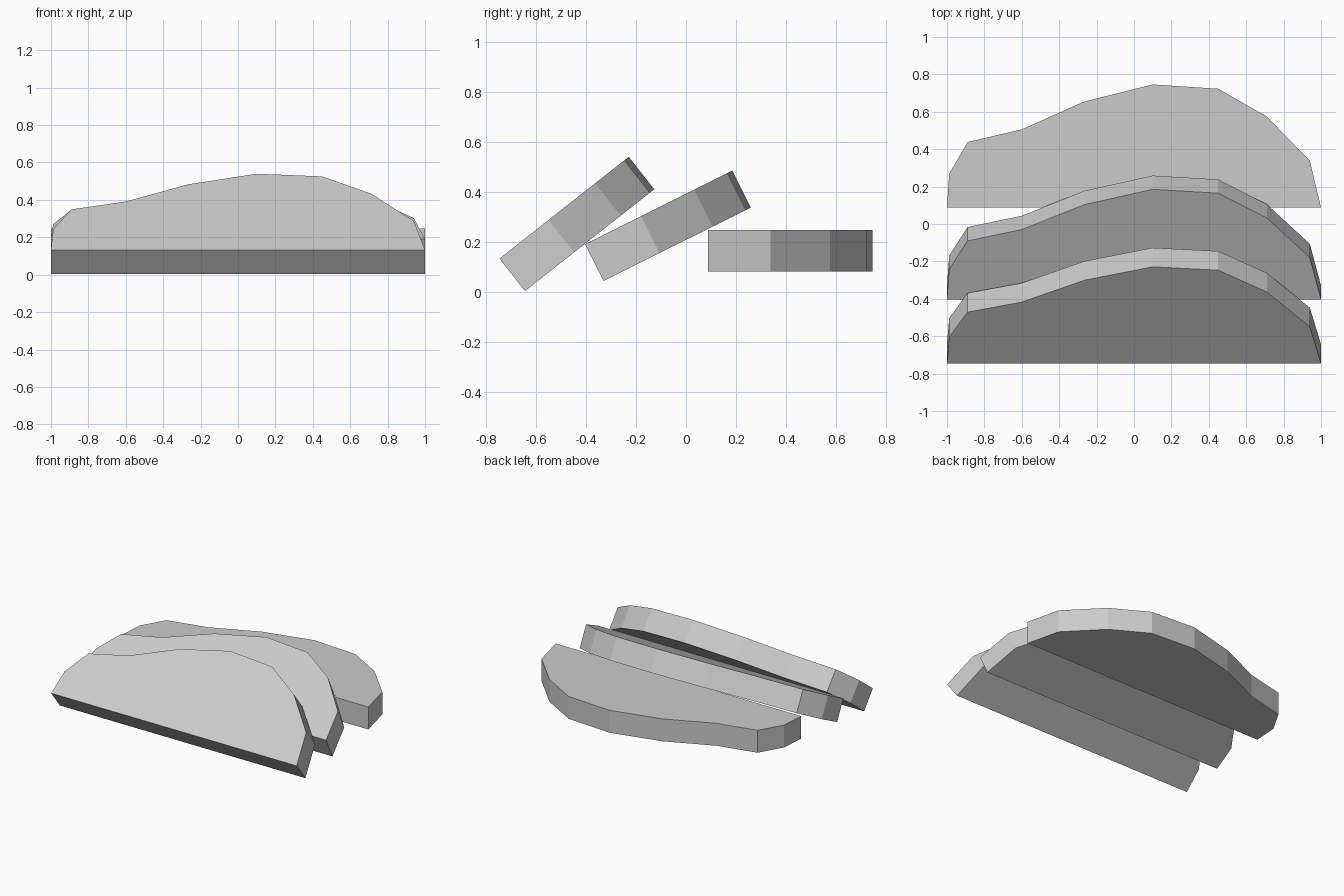
import bpy
import bmesh
from math import radians
from mathutils import Matrix

cube = bpy.data.objects.get("Cube")
if cube:
    bpy.data.objects.remove(cube, do_unlink=True)

THICKNESS = 0.165

# Slice outline: flat cut edge at y = 0, rounded crust behind
OUTLINE = [(-1, 0), (1, 0), (0.94, 0.25), (0.71, 0.487), (0.45, 0.635),
           (0.1, 0.658), (-0.265, 0.567), (-0.6, 0.418), (-0.89, 0.35),
           (-0.988, 0.18)]

grey = bpy.data.materials.new("light_grey")
grey.use_nodes = True
colour = (0.6, 0.6, 0.6, 1)
grey.diffuse_color = colour
grey.node_tree.nodes["Principled BSDF"].inputs["Base Color"].default_value = colour


def add_slice(name, y, z, tilt):
    """Extruded slab, hinged on its lower front edge at (y, z)."""
    bm = bmesh.new()
    base = bm.faces.new([bm.verts.new((px, py, 0)) for px, py in OUTLINE])
    top = bmesh.ops.extrude_face_region(bm, geom=[base])
    verts = [v for v in top["geom"] if isinstance(v, bmesh.types.BMVert)]
    bmesh.ops.translate(bm, verts=verts, vec=(0, 0, THICKNESS))
    bmesh.ops.recalc_face_normals(bm, faces=bm.faces)
    mesh = bpy.data.meshes.new(name)
    bm.to_mesh(mesh)
    bm.free()
    mesh.materials.append(grey)
    obj = bpy.data.objects.new(name, mesh)
    obj.matrix_world = (Matrix.Translation((0, y, z))
                        @ Matrix.Rotation(radians(tilt), 4, 'X'))
    bpy.context.collection.objects.link(obj)


# Three overlapping slices, steepest at the front
add_slice("front_slice", -0.644, 0.003, 38.2)
add_slice("middle_slice", -0.33, 0.043, 26.5)
add_slice("back_slice", 0.088, 0.082, 0)
